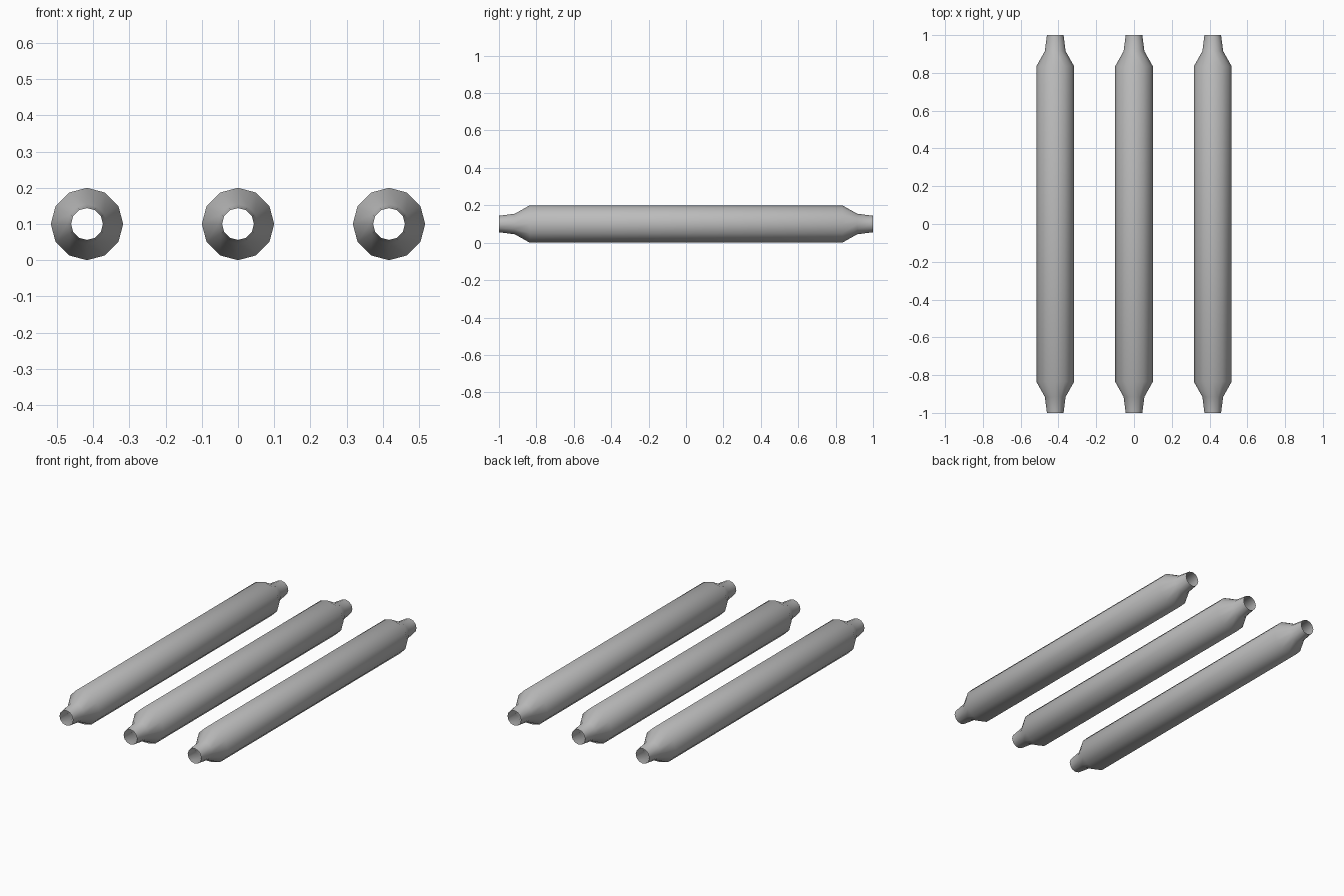
import bpy
import bmesh
from math import cos, sin, tau

cube = bpy.data.objects.get("Cube")
if cube:
    bpy.data.objects.remove(cube, do_unlink=True)

SIDES = 12
RADIUS = 0.1
SPACING = 0.417

# Plain grey metal
grey = bpy.data.materials.new("grey_metal")
grey.use_nodes = True
colour = (0.5, 0.5, 0.5, 1)
grey.diffuse_color = colour
grey.node_tree.nodes["Principled BSDF"].inputs["Base Color"].default_value = colour

# Half profile from shoulder to open neck: (distance along y, radius)
half = [(0.835, RADIUS), (0.915, 0.055), (1.0, 0.044)]
profile = [(-y, r) for y, r in reversed(half)] + half


def make_tube(name, x):
    """Hollow, open-ended tube with narrowed necks, lying along y."""
    bm = bmesh.new()
    rings = [[bm.verts.new((r * cos(tau * i / SIDES), y, r * sin(tau * i / SIDES)))
              for i in range(SIDES)] for y, r in profile]
    for a, b in zip(rings, rings[1:]):
        for i in range(SIDES):
            j = (i + 1) % SIDES
            face = bm.faces.new((a[i], b[i], b[j], a[j]))
            face.smooth = True
    bmesh.ops.recalc_face_normals(bm, faces=bm.faces)
    # Open shell: make sure the normals point away from the axis
    wall = bm.faces[:][0]
    wall.normal_update()
    mid = wall.calc_center_median()
    if wall.normal.x * mid.x + wall.normal.z * mid.z < 0:
        bmesh.ops.reverse_faces(bm, faces=bm.faces)
    mesh = bpy.data.meshes.new(name)
    bm.to_mesh(mesh)
    bm.free()
    mesh.materials.append(grey)
    tube = bpy.data.objects.new(name, mesh)
    tube.location = (x, 0, RADIUS)
    bpy.context.collection.objects.link(tube)


# Three parallel tubes
for name, x in (("right_tube", -SPACING), ("middle_tube", 0), ("left_tube", SPACING)):
    make_tube(name, x)
